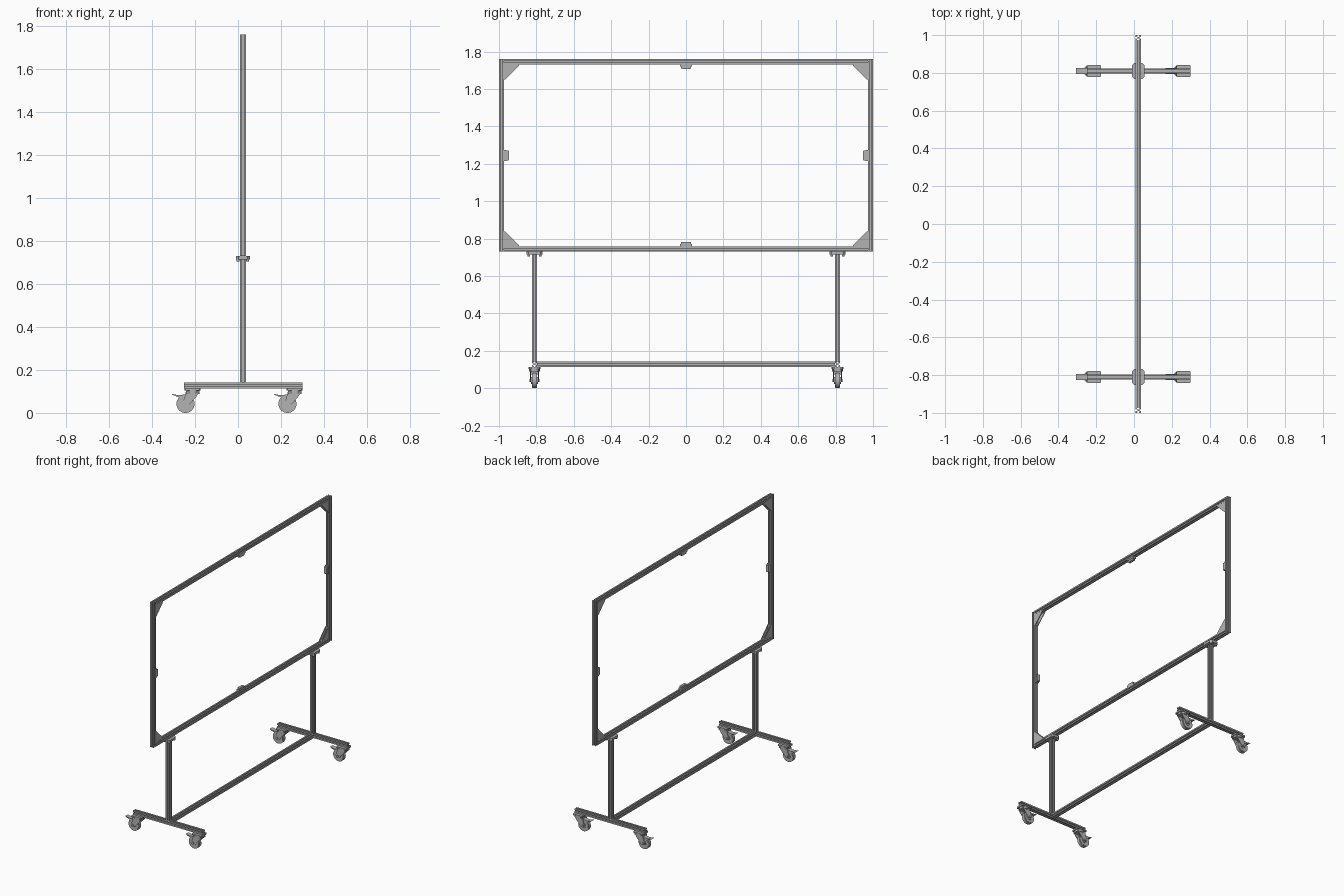
import bpy
import bmesh
from math import cos, sin, pi

cube = bpy.data.objects.get("Cube")
if cube:
    bpy.data.objects.remove(cube, do_unlink=True)

GREY = (0.45, 0.45, 0.45, 1)
metal = bpy.data.materials.new("plain grey")
metal.use_nodes = True
metal.diffuse_color = GREY
metal.node_tree.nodes["Principled BSDF"].inputs["Base Color"].default_value = GREY

H = 0.014      # half width of the bars
X = 0.023      # plane of the board frame
LEG_Y = 0.81
LOW, HIGH = 0.73, 1.759
BASE_Z = 0.128


def add_prism(bm, pts, axis, a, b):
    """Extrude a 2D outline along an axis from a to b."""
    place = {"x": lambda u, v, w: (w, u, v),
             "y": lambda u, v, w: (u, w, v),
             "z": lambda u, v, w: (u, v, w)}[axis]
    ends = [[bm.verts.new(place(u, v, w)) for u, v in pts] for w in (a, b)]
    bm.faces.new(ends[0])
    bm.faces.new(ends[1][::-1])
    n = len(pts)
    for i in range(n):
        j = (i + 1) % n
        bm.faces.new((ends[0][i], ends[1][i], ends[1][j], ends[0][j]))


def build(name, prisms, smooth=False):
    bm = bmesh.new()
    for p in prisms:
        add_prism(bm, *p)
    bmesh.ops.recalc_face_normals(bm, faces=bm.faces)
    mesh = bpy.data.meshes.new(name)
    bm.to_mesh(mesh)
    bm.free()
    mesh.materials.append(metal)
    ob = bpy.data.objects.new(name, mesh)
    bpy.context.collection.objects.link(ob)
    if smooth:
        bpy.ops.object.select_all(action="DESELECT")
        ob.select_set(True)
        bpy.context.view_layer.objects.active = ob
        bpy.ops.object.shade_smooth_by_angle(angle=0.6)
    return ob


def rect(u0, u1, v0, v1, c=0.0):
    """Rectangle, optionally with cut corners."""
    if not c:
        return [(u0, v0), (u1, v0), (u1, v1), (u0, v1)]
    return [(u0 + c, v0), (u1 - c, v0), (u1, v0 + c), (u1, v1 - c),
            (u1 - c, v1), (u0 + c, v1), (u0, v1 - c), (u0, v0 + c)]


def circle(u, v, r, n=32):
    return [(u + r * cos(2 * pi * i / n), v + r * sin(2 * pi * i / n)) for i in range(n)]


def slotted(u, v):
    """Square bar section with a T-slot in each side."""
    half = [(H, 0.004), (H - 0.003, 0.004), (H - 0.003, 0.0065),
            (H - 0.006, 0.0065), (H - 0.009, 0.004)]
    side = [(H, -H)] + [(p, -q) for p, q in half] + half[::-1]
    pts = []
    for c, s in ((1, 0), (0, 1), (-1, 0), (0, -1)):
        pts += [(u + p * c - q * s, v + p * s + q * c) for p, q in side]
    return pts


def bar(name, axis, u, v, a, b):
    build(name, [(slotted(u, v), axis, a, b)])


# Board frame
inner = 1 - 2 * H
for side, s in (("left", 1), ("right", -1)):
    bar(f"frame_upright_{side}", "z", X, s * (1 - H), LOW, HIGH)
bar("frame_top_rail", "y", X, HIGH - H, -inner, inner)
bar("frame_bottom_rail", "y", X, LOW + H, -inner, inner)

# Corner gussets: two leg plates, two triangular webs, bolts
G, T = 0.08, 0.005
for sy in (-1, 1):
    for z, sz in ((LOW + 2 * H, 1), (HIGH - 2 * H, -1)):
        def corner(pts):
            return [(sy * (inner - p), z + sz * q) for p, q in pts]
        web = corner([(0, 0), (G, 0), (G, T), (T, G), (0, G)])
        bolt_y = sorted((z + sz * T, z + sz * (T + 0.006)))
        build("corner_gusset", [
            (corner(rect(0, G, 0, T)), "x", X - 0.012, X + 0.012),
            (corner(rect(0, T, 0, G)), "x", X - 0.012, X + 0.012),
            (web, "x", X - 0.013, X - 0.009),
            (web, "x", X + 0.009, X + 0.013),
            (circle(X, sy * (inner - 0.045), 0.007, 12), "z", *bolt_y)])

# Panel clips halfway along each side
mid = (LOW + HIGH) / 2
for s in (-1, 1):
    build("side_clip", [
        (rect(*sorted((s * inner, s * (inner - 0.012))), mid - 0.03, mid + 0.03),
         "x", X - 0.012, X + 0.012),
        (rect(*sorted((s * (inner - 0.01), s * (inner - 0.026))),
              mid - 0.027, mid + 0.027, 0.004), "x", X - 0.009, X + 0.009)])
    z = HIGH - 2 * H if s > 0 else LOW + 2 * H
    build("rail_clip", [
        (rect(-0.032, 0.032, *sorted((z, z - s * 0.012))), "x", X - 0.012, X + 0.012),
        (rect(-0.028, 0.028, *sorted((z - s * 0.01, z - s * 0.024)), 0.004),
         "x", X - 0.009, X + 0.009)])


def caster(name, wx, y):
    """Braked swivel caster with its wheel centred at wx."""
    r = 0.042
    cheek = [(wx + 0.002, 0.101), (wx + 0.066, 0.101), (wx + 0.05, 0.075),
             (wx + 0.014, 0.034), (wx - 0.008, 0.032), (wx - 0.014, 0.045),
             (wx - 0.004, 0.075)]
    pedal = [(wx - 0.064, 0.088), (wx - 0.03, 0.082), (wx + 0.01, 0.088),
             (wx + 0.01, 0.07), (wx - 0.03, 0.072), (wx - 0.06, 0.084)]
    build(name + "_fork", [
        (rect(wx - 0.005, wx + 0.07, y - 0.033, y + 0.033, 0.005), "z", 0.104, 0.114),
        (circle(wx + 0.035, y, 0.03), "z", 0.09, 0.105),
        (rect(wx + 0.002, wx + 0.066, y - 0.024, y + 0.024, 0.004), "z", 0.088, 0.094),
        (cheek, "y", y - 0.023, y - 0.019),
        (cheek, "y", y + 0.019, y + 0.023),
        (pedal, "y", y - 0.015, y + 0.015)], True)
    build(name + "_wheel", [
        (circle(wx, r, r), "y", y - 0.011, y + 0.011),
        (circle(wx, r, r - 0.004), "y", y - 0.014, y + 0.014),
        (circle(wx, r, 0.019), "y", y - 0.018, y + 0.018),
        (circle(wx, r, 0.008, 12), "y", y - 0.028, y + 0.028)], True)


# Stand: legs, feet, mounting flanges and casters
for side, s in (("left", 1), ("right", -1)):
    y = s * LEG_Y
    bar(f"leg_{side}", "z", X, y, BASE_Z + H, LOW)
    bar(f"foot_{side}", "x", y, BASE_Z, -0.25, 0.30)
    bolts = [(circle(X + dx, y + dy, 0.007, 12), "z", 0.704, 0.716)
             for dx in (-0.022, 0.022) for dy in (-0.03, 0.03)]
    build(f"leg_flange_{side}", [
        (rect(X - 0.033, X + 0.033, y - 0.043, y + 0.043, 0.012), "z", 0.714, LOW)] + bolts)
    caster(f"front_caster_{side}", -0.244, y)
    caster(f"back_caster_{side}", 0.23, y)

# Crossbar between the feet
bar("base_crossbar", "y", X, BASE_Z, -LEG_Y + H, LEG_Y - H)
